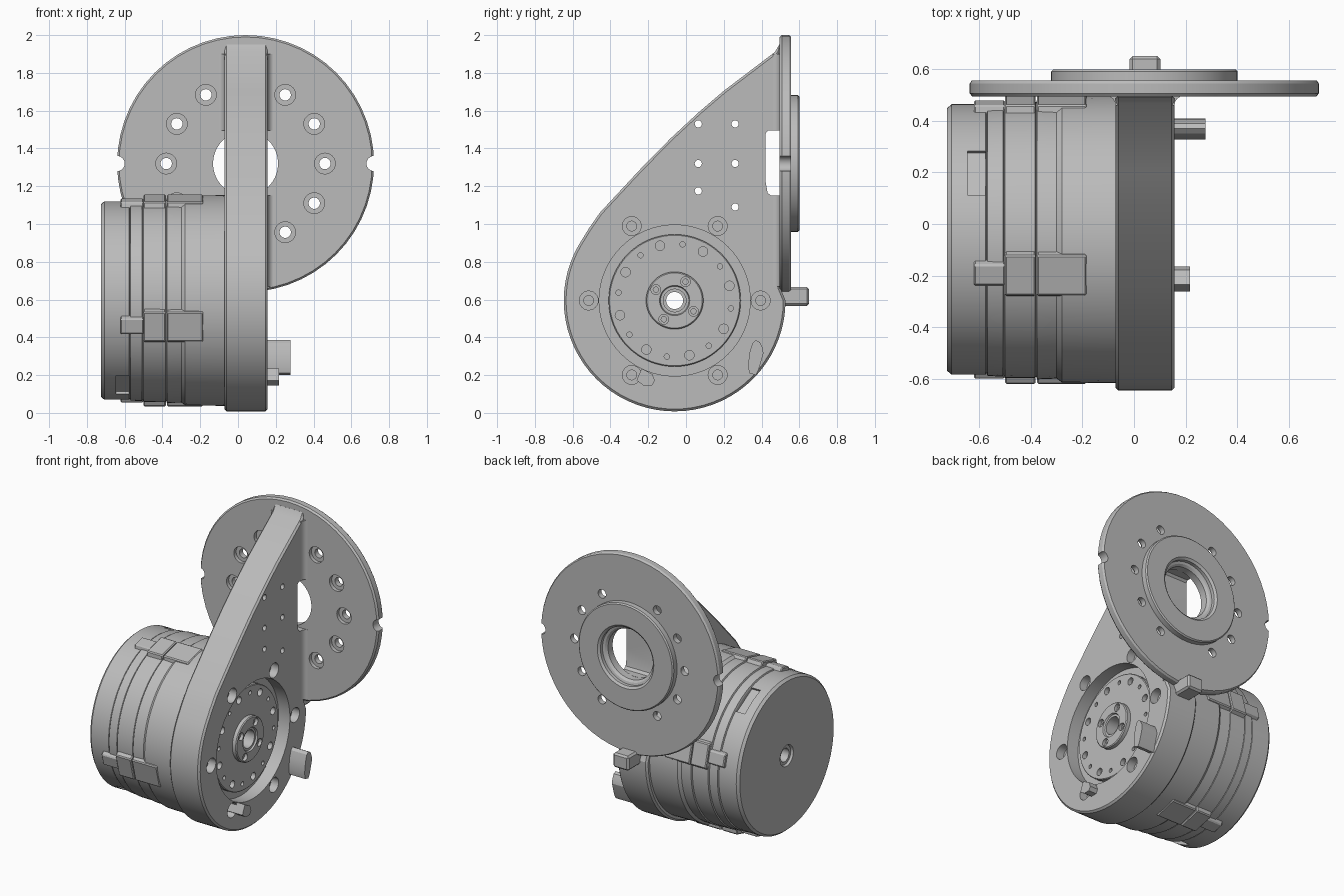
import bpy, bmesh, math
from math import sin, cos, radians, pi

cube = bpy.data.objects.get("Cube")
if cube:
    bpy.data.objects.remove(cube, do_unlink=True)

metal = bpy.data.materials.new("grey_metal")
metal.use_nodes = True
GREY = (0.5, 0.5, 0.5, 1)
metal.diffuse_color = GREY
metal.node_tree.nodes["Principled BSDF"].inputs["Base Color"].default_value = GREY

HUB = (-0.06, 0.595)      # motor axis in y, z
DISC = (0.04, 1.32)       # mounting disc axis in x, z


def place(axis, u, v, w):
    """Section coordinates u, v and distance w along the axis."""
    return {"x": (w, u, v), "y": (u, w, v), "z": (u, v, w)}[axis]


def prism(bm, axis, points, start, end):
    """Extrude a closed outline along an axis."""
    a, b = [[bm.verts.new(place(axis, u, v, w)) for u, v in points] for w in (start, end)]
    bm.faces.new(a)
    bm.faces.new(b[::-1])
    n = len(points)
    for i in range(n):
        j = (i + 1) % n
        bm.faces.new((a[i], b[i], b[j], a[j]))


def lathe(bm, axis, centre, profile, ring=False, n=64):
    """Turn (radius, distance) pairs; a ring profile leaves a bore."""
    loops = []
    for r, w in profile:
        loops.append([bm.verts.new(place(axis, centre[0] + r * cos(2 * pi * i / n),
                                         centre[1] + r * sin(2 * pi * i / n), w)) for i in range(n)])
    if ring:
        pairs = zip(loops, loops[1:] + loops[:1])
    else:
        pairs = zip(loops, loops[1:])
        bm.faces.new(loops[0])
        bm.faces.new(loops[-1][::-1])
    for a, b in pairs:
        for i in range(n):
            j = (i + 1) % n
            bm.faces.new((a[i], b[i], b[j], a[j]))


def polar(centre, radius, degrees):
    t = radians(degrees)
    return centre[0] + radius * cos(t), centre[1] + radius * sin(t)


def turned_box(angle, inner, outer, half_in, half_out):
    """Outline of a block standing radially on the motor."""
    c, s = cos(radians(angle)), sin(radians(angle))
    corners = [(inner, -half_in), (outer, -half_out), (outer, half_out), (inner, half_in)]
    return [(HUB[0] + r * c - t * s, HUB[1] + r * s + t * c) for r, t in corners]


def make(name, bm, bevel=0, cutter=None):
    """Finish a part: optional edge bevel and optional cut."""
    bmesh.ops.recalc_face_normals(bm, faces=bm.faces)
    mesh = bpy.data.meshes.new(name)
    bm.to_mesh(mesh)
    bm.free()
    ob = bpy.data.objects.new(name, mesh)
    bpy.context.scene.collection.objects.link(ob)
    mesh.materials.append(metal)
    if bevel:
        m = ob.modifiers.new("edge", "BEVEL")
        m.width, m.segments, m.limit_method, m.angle_limit = bevel, 1, "ANGLE", radians(60)
    if cutter:
        tool = make(name + "_cutter", cutter)
        tool.hide_render = True
        m = ob.modifiers.new("cut", "BOOLEAN")
        m.operation, m.solver, m.object = "DIFFERENCE", "EXACT", tool
    if ob.modifiers:
        graph = bpy.context.evaluated_depsgraph_get()
        done = bpy.data.meshes.new_from_object(ob.evaluated_get(graph))
        ob.modifiers.clear()
        ob.data = done
    if cutter:
        bpy.data.objects.remove(tool, do_unlink=True)
    return ob


parts = []

# Mounting disc with boss, stepped bore, screw holes and rim notches
bm, cut = bmesh.new(), bmesh.new()
lathe(bm, "y", DISC, [(0.172, 0.495), (0.67, 0.495), (0.68, 0.507), (0.68, 0.545), (0.672, 0.557),
                      (0.362, 0.557), (0.362, 0.592), (0.354, 0.6), (0.215, 0.6), (0.2, 0.588),
                      (0.2, 0.565), (0.185, 0.56), (0.172, 0.545)], True, 56)
for a in (0, 30, 60, 120, 150, 180, 210, 240, 300, 330):
    lathe(cut, "y", polar(DISC, 0.42, a),
          [(0.055, 0.4), (0.055, 0.52), (0.03, 0.52), (0.03, 0.7)], n=24)
for a in (0, 180):
    lathe(cut, "y", polar(DISC, 0.68, a), [(0.04, 0.4), (0.04, 0.7)], n=24)
parts.append(make("mounting_disc", bm, 0, cut))


def arm_cutter():
    """Lightening window and small through holes."""
    c = bmesh.new()
    prism(c, "x", [(0.6, 1.15), (0.6, 1.495), (0.435, 1.495), (0.422, 1.48), (0.422, 1.22),
                   (0.432, 1.165), (0.45, 1.15)], -0.3, 0.3)
    return c


# Teardrop arm plate
bm, cut = bmesh.new(), arm_cutter()
outline = [(0.5, 0.66), (0.5, 1.96), (0.47, 1.91), (0.2, 1.705), (0.07, 1.594),
           (-0.08, 1.455), (-0.244, 1.288), (-0.456, 1.06), (-0.515, 0.975)]
outline += [polar(HUB, 0.587, a) for a in range(150, 361, 5)]
prism(bm, "x", outline, -0.072, 0.157)
for spot in ((0.065, 1.53), (0.26, 1.53), (0.065, 1.32), (0.26, 1.32), (0.065, 1.175), (0.26, 1.09)):
    lathe(cut, "x", spot, [(0.019, -0.3), (0.019, 0.3)], n=16)
lathe(cut, "x", HUB, [(0.06, -0.3), (0.06, 0.07), (0.4, 0.07), (0.4, 0.3)])
for a in range(0, 360, 60):
    lathe(cut, "x", polar(HUB, 0.455, a),
          [(0.026, 0.05), (0.026, 0.1), (0.05, 0.1), (0.05, 0.3)], n=24)
parts.append(make("arm_plate", bm, 0.012, cut))

# Fillets where the arm meets the disc
for side, face in ((-1, -0.072), (1, 0.157)):
    bm = bmesh.new()
    curve = [(face + side * 0.035 * (1 - cos(t)), 0.46 + 0.037 * sin(t))
             for t in (0, 0.4, 0.8, 1.2, pi / 2)]
    prism(bm, "z", [(face - side * 0.02, 0.46)] + curve + [(face - side * 0.02, 0.497)], 0.67, 1.9)
    parts.append(make("arm_fillet", bm, 0, arm_cutter()))

# Output flange with raised hub and hole circles
bm, cut = bmesh.new(), bmesh.new()
lathe(bm, "x", HUB, [(0.06, 0.0), (0.35, 0.0), (0.35, 0.1), (0.345, 0.105), (0.152, 0.105),
                     (0.152, 0.13), (0.146, 0.136), (0.08, 0.136), (0.075, 0.125), (0.06, 0.125)], True)
for k in range(8):
    lathe(cut, "x", polar(HUB, 0.3, 15 + 45 * k), [(0.025, 0.075), (0.025, 0.3)], n=20)
    lathe(cut, "x", polar(HUB, 0.3, 37 + 45 * k), [(0.014, 0.075), (0.014, 0.3)], n=16)
for k in range(4):
    lathe(cut, "x", polar(HUB, 0.115, 60 + 90 * k),
          [(0.014, 0.09), (0.014, 0.115), (0.026, 0.115), (0.026, 0.3)], n=16)
parts.append(make("output_flange", bm, 0, cut))

# Motor housing with seams, through bore and two connector pockets
bm, cut = bmesh.new(), bmesh.new()
profile = [(0.045, -0.06), (0.045, -0.71), (0.065, -0.71), (0.072, -0.725), (0.51, -0.725), (0.525, -0.708)]
for seam, r in ((-0.572, 0.525), (-0.505, 0.532), (-0.38, 0.538)):
    profile += [(r, seam - 0.004), (r - 0.006, seam), (r + 0.005, seam + 0.004)]
profile += [(0.54, -0.3), (0.555, -0.28), (0.558, -0.06)]
lathe(bm, "x", HUB, profile, True, 72)
for a in (60, 240):
    prism(cut, "x", turned_box(a, 0.5, 0.7, 0.098, 0.098), -0.647, -0.576)
parts.append(make("motor_housing", bm, 0, cut))

# Clamping lugs around the motor
for a in (14.5, 104.5, 194.5, 284.5):
    for name, x0, x1, outer, half in (("rear_lug", -0.622, -0.5, 0.548, 0.04),
                                      ("middle_lug", -0.5, -0.382, 0.56, 0.08),
                                      ("front_lug", -0.376, -0.185, 0.56, 0.08)):
        bm = bmesh.new()
        prism(bm, "x", turned_box(a, 0.48, outer, half + 0.025, half), x0, x1)
        parts.append(make(name, bm, 0.006))

# Cable plugs on the arm side and behind the arm
bm = bmesh.new()
prism(bm, "x", [(0.335, 0.21), (0.328, 0.25), (0.338, 0.325), (0.352, 0.37), (0.37, 0.385),
                (0.39, 0.375), (0.405, 0.345), (0.41, 0.315), (0.385, 0.23), (0.37, 0.2)], 0.1, 0.277)
parts.append(make("large_plug", bm))
bm = bmesh.new()
prism(bm, "x", [(-0.262, 0.172), (-0.225, 0.145), (-0.18, 0.145), (-0.165, 0.17),
                (-0.178, 0.205), (-0.235, 0.235)], 0.1, 0.217)
parts.append(make("small_plug", bm))
bm = bmesh.new()
prism(bm, "y", [(-0.017, 0.567), (0.102, 0.567), (0.102, 0.667), (-0.017, 0.667)], 0.48, 0.652)
parts.append(make("rear_plug", bm, 0.012))

# Smooth turned surfaces, keep machined edges sharp
bpy.ops.object.select_all(action="DESELECT")
for ob in parts:
    ob.select_set(True)
bpy.context.view_layer.objects.active = parts[0]
bpy.ops.object.shade_smooth_by_angle(angle=radians(25))
